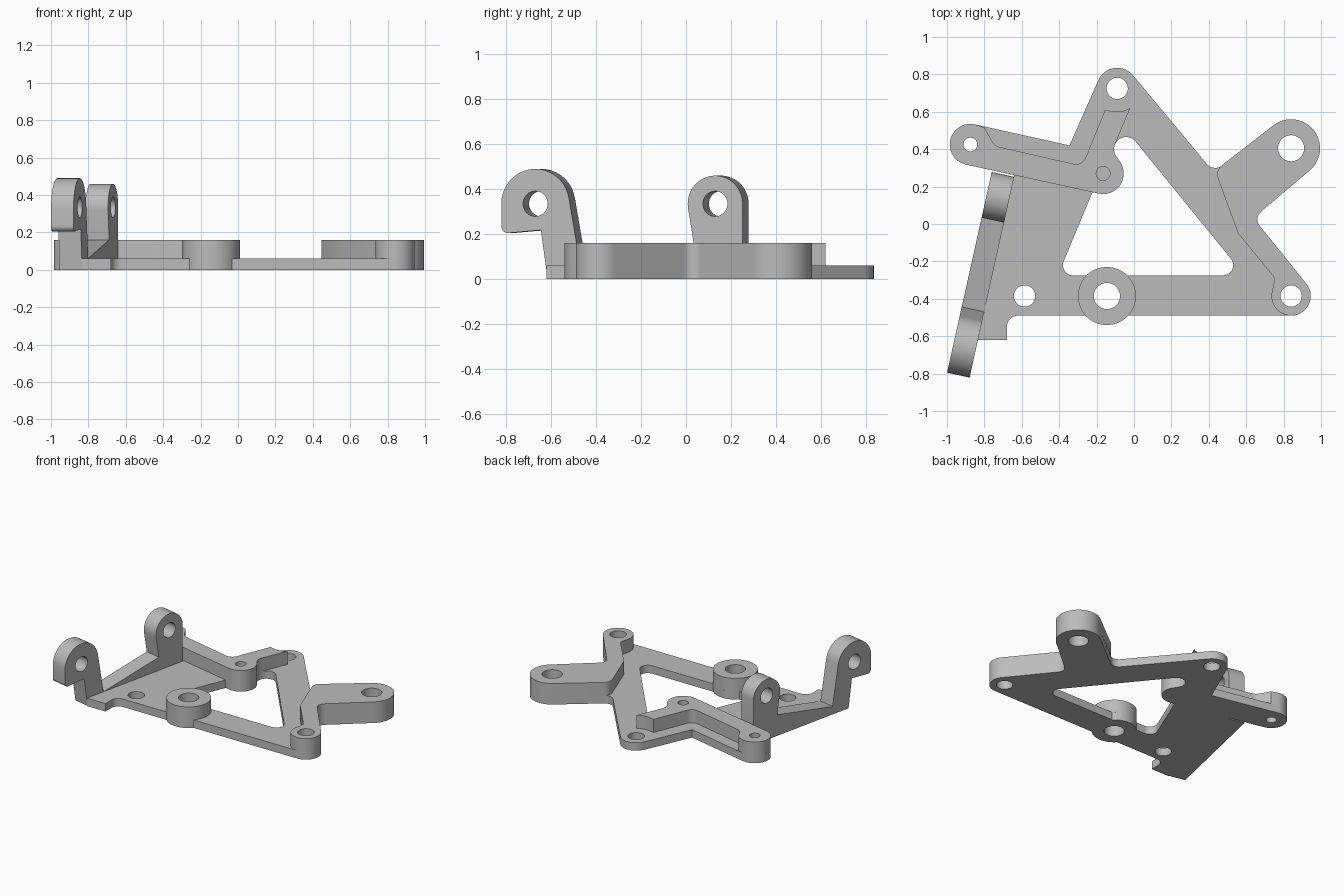
import bpy, bmesh, math
from mathutils import Vector, Matrix
from mathutils.geometry import tessellate_polygon

if "Cube" in bpy.data.objects:
    bpy.data.objects.remove(bpy.data.objects["Cube"])

PLATE_Z, RAISED_Z = 0.06, 0.16

grey = bpy.data.materials.new("grey")
grey.diffuse_color = (0.5, 0.5, 0.5, 1)
grey.use_nodes = True
grey.node_tree.nodes["Principled BSDF"].inputs["Base Color"].default_value = grey.diffuse_color


def belt(nodes):
    """Closed outline of tangent lines around (x, y, radius) nodes, counter-clockwise.
    Positive radius is a convex round, negative a concave fillet, zero a sharp corner."""
    count = len(nodes)
    normals = []
    for i in range(count):
        x1, y1, r1 = nodes[i]
        x2, y2, r2 = nodes[(i + 1) % count]
        d = Vector((x2 - x1, y2 - y1))
        a = r1 - r2
        b = math.sqrt(max(0.0, d.length_squared - a * a))
        normals.append((d * a + Vector((d.y, -d.x)) * b).normalized())
    pts = []
    for i, (x, y, r) in enumerate(nodes):
        if r == 0:
            pts.append(Vector((x, y, 0)))
            continue
        n0, n1 = normals[i - 1], normals[i]
        start = math.atan2(n0.y, n0.x)
        sweep = (math.atan2(n1.y, n1.x) - start) % math.tau
        if r < 0:
            sweep -= math.tau
        if abs(sweep) > math.tau - 0.05:
            sweep = 0
        steps = max(1, math.ceil(abs(sweep) / math.radians(9)))
        for k in range(steps + 1):
            t = start + sweep * k / steps
            pts.append(Vector((x + r * math.cos(t), y + r * math.sin(t), 0)))
    return [p for i, p in enumerate(pts) if (p - pts[i - 1]).length > 0.002]


def circle(x, y, r, n=40):
    return [Vector((x + r * math.cos(math.tau * k / n), y + r * math.sin(math.tau * k / n), 0))
            for k in range(n)]


def slab(name, loops, low, high, matrix=None):
    """Extrude an outline (first loop) with holes (other loops)."""
    bm = bmesh.new()
    flat = [p for loop in loops for p in loop]
    bottom = [bm.verts.new((p.x, p.y, low)) for p in flat]
    top = [bm.verts.new((p.x, p.y, high)) for p in flat]
    for tri in tessellate_polygon(loops):
        bm.faces.new([bottom[i] for i in tri])
        bm.faces.new([top[i] for i in tri])
    start = 0
    for loop in loops:
        n = len(loop)
        for k in range(n):
            i, j = start + k, start + (k + 1) % n
            bm.faces.new((bottom[i], bottom[j], top[j], top[i]))
        start += n
    if matrix:
        bm.transform(matrix)
    bmesh.ops.recalc_face_normals(bm, faces=bm.faces)
    mesh = bpy.data.meshes.new(name)
    bm.to_mesh(mesh)
    bm.free()
    mesh.materials.append(grey)
    obj = bpy.data.objects.new(name, mesh)
    bpy.context.collection.objects.link(obj)
    bpy.ops.object.select_all(action='DESELECT')
    obj.select_set(True)
    bpy.context.view_layer.objects.active = obj
    bpy.ops.object.shade_smooth_by_angle(angle=math.radians(30))
    return obj


# shared rounds
corner = (0.84, -0.385, 0.105)
notch = (0.715, 0.025, -0.055)
right_end = (0.84, 0.405, 0.155)
left_end = (-0.875, 0.425, 0.11)
apex = (-0.09, 0.725, 0.11)
crotch = (-0.042, 0.40, 0.065)
hub = (-0.145, -0.385, 0.155)

# shared holes
corner_hole = circle(0.84, -0.385, 0.057)
right_hole = circle(0.84, 0.405, 0.07)
left_hole = circle(-0.875, 0.425, 0.037)
hub_hole = circle(-0.145, -0.385, 0.07)

# base plate with the triangular window
outline = belt([
    corner, notch, right_end, (0.435, 0.36, -0.06), apex, (-0.345, 0.42, 0), left_end,
    (-0.64, 0.262, 0), (-0.834, -0.62, 0), (-0.68, -0.62, 0), (-0.62, -0.55, -0.06),
    (-0.259, -0.49, 0), hub, (-0.031, -0.49, 0)])
window = belt([
    (-0.255, -0.275, 0), (hub[0], hub[1], -hub[2]), (-0.035, -0.275, 0),
    (0.475, -0.22, 0.055), crotch, (-0.165, 0.27, -0.11), (-0.222, 0.17, 0),
    (-0.325, -0.22, 0.055)])
slab("base_plate", [outline, window, corner_hole, right_hole, left_hole, hub_hole,
                    circle(-0.09, 0.725, 0.057), circle(-0.585, -0.385, 0.057)], 0, PLATE_Z)

# raised boss on the front bar
slab("hub_boss", [circle(*hub, 56), hub_hole], PLATE_Z, RAISED_Z)

# raised right arm running down to the corner boss
slab("right_arm", [belt([
    corner, notch, right_end, (0.505, 0.265, 0.06), (0.556, -0.05, 0),
    (0.71, -0.30, -0.04)]), right_hole, corner_hole], PLATE_Z, RAISED_Z)

# raised left arm with its blind-hole lobe and upper tail
slab("left_arm", [belt([
    left_end, (-0.165, 0.27, 0.11), (crotch[0], crotch[1], -crotch[2]), (-0.02, 0.62, 0),
    (-0.09, 0.725, -0.125), (-0.155, 0.61, 0), (-0.31, 0.375, -0.055),
    (-0.705, 0.47, -0.06), (-0.80, 0.515, 0)]),
    left_hole, circle(-0.165, 0.27, 0.037)], PLATE_Z, RAISED_Z)

# slanted hinge bracket: two lugs joined by a sloping rib
u = Vector((0.217, 0.976, 0)).normalized()
w = Vector((-u.y, u.x, 0))
frame = Matrix(((u.x, 0, w.x, -0.88), (u.y, 0, w.y, -0.825), (0, 1, 0, 0), (0, 0, 0, 1)))
slab("hinge_bracket", [belt([
    (0.215, 0, 0), (1.103, 0, 0), (0.978, 0.335, 0.125), (0.88, 0.16, 0), (0.364, 0.06, 0),
    (0.159, 0.335, 0.155), (0.034, 0.235, 0.03), (0.184, 0.218, 0)]),
    circle(0.978, 0.335, 0.056), circle(0.159, 0.335, 0.056)], 0, 0.123, frame)
